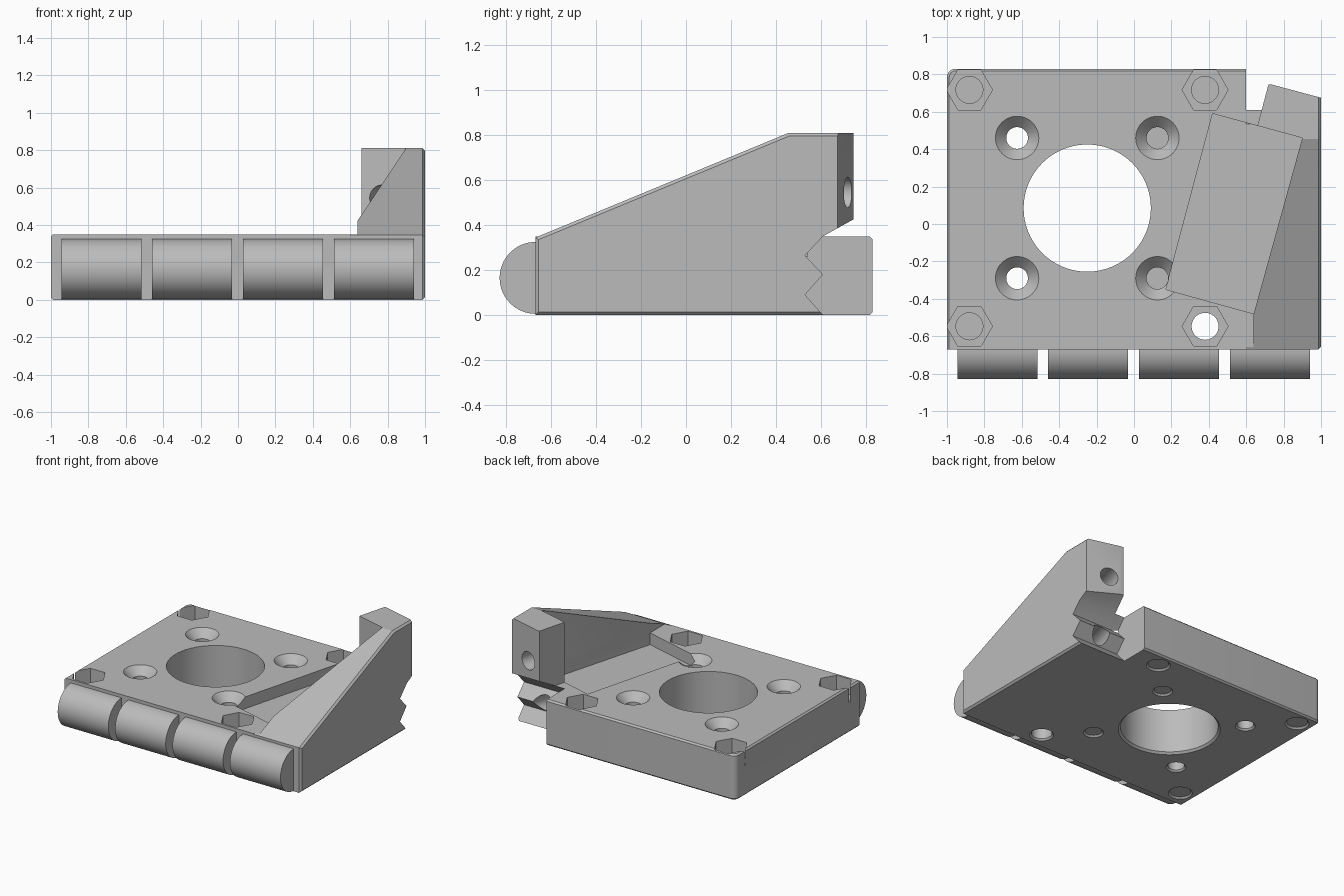
import bpy, bmesh, math
from mathutils import Vector, Matrix

if "Cube" in bpy.data.objects:
    bpy.data.objects.remove(bpy.data.objects["Cube"])

grey = bpy.data.materials.new("plain_grey")
grey.use_nodes = True
colour = (0.5, 0.5, 0.5, 1)
grey.diffuse_color = colour
grey.node_tree.nodes["Principled BSDF"].inputs["Base Color"].default_value = colour

TOP, FRONT, BACK = 0.35, -0.67, 0.83


def add_object(name, bm):
    bmesh.ops.recalc_face_normals(bm, faces=bm.faces)
    mesh = bpy.data.meshes.new(name)
    bm.to_mesh(mesh)
    bm.free()
    mesh.materials.append(grey)
    obj = bpy.data.objects.new(name, mesh)
    bpy.context.collection.objects.link(obj)
    return obj


def prism(name, outline, axis, low, high, bevel_rule=None, width=0.014):
    """Extrude an (x, y) outline along z, or a (y, z) outline along x."""
    place = (lambda a, b, c: (a, b, c)) if axis == "z" else (lambda a, b, c: (c, a, b))
    bm = bmesh.new()
    face = bm.faces.new([bm.verts.new(place(a, b, low)) for a, b in outline])
    new = bmesh.ops.extrude_face_region(bm, geom=[face])["geom"]
    shift = Vector(place(0, 0, high - low))
    bmesh.ops.translate(bm, vec=shift, verts=[v for v in new if isinstance(v, bmesh.types.BMVert)])
    bmesh.ops.recalc_face_normals(bm, faces=bm.faces)
    if bevel_rule:
        edges = [e for e in bm.edges if bevel_rule(e.verts[0].co, e.verts[1].co)]
        bmesh.ops.bevel(bm, geom=edges, offset=width, segments=1, affect="EDGES")
    return add_object(name, bm)


def cone(name, start, end, r1, r2, sides=48):
    """A round or hexagonal solid running from start to end."""
    start, end = Vector(start), Vector(end)
    axis = end - start
    bm = bmesh.new()
    turn = axis.to_track_quat("Z", "Y").to_matrix().to_4x4()
    bmesh.ops.create_cone(bm, cap_ends=True, segments=sides, radius1=r1, radius2=r2,
                          depth=axis.length, matrix=Matrix.Translation((start + end) / 2) @ turn)
    return add_object(name, bm)


def hexagon(x, y, radius):
    return [(x + radius * math.cos(i * math.pi / 3), y + radius * math.sin(i * math.pi / 3))
            for i in range(6)]


def combine(obj, other, operation):
    mod = obj.modifiers.new("combine", "BOOLEAN")
    mod.operation, mod.solver, mod.object = operation, "EXACT", other
    bpy.context.view_layer.update()
    mesh = bpy.data.meshes.new_from_object(obj.evaluated_get(bpy.context.evaluated_depsgraph_get()))
    obj.modifiers.clear()
    obj.data = mesh
    bpy.data.objects.remove(other)


# Mounting plate with one rounded back corner and chamfered outer edges
r = 0.045
corner = [(-1 + r - r * math.sin(a), BACK - r + r * math.cos(a))
          for a in (i * math.pi / 12 for i in range(7))]
plan = [(0.6, BACK)] + corner + [(-1, FRONT), (0.6, FRONT)]


def plate_rim(a, b):
    inner = (a.x > 0.59 and b.x > 0.59) or (a.y < FRONT + 0.01 and b.y < FRONT + 0.01)
    return abs(a.z - b.z) < 0.01 and not inner


plate = prism("mounting_plate", plan, "z", 0, TOP, plate_rim, 0.012)

# Bracket: sloped side wall with a saw-tooth back
side = [(FRONT, 0), (FRONT, 0.345), (0.455, 0.81), (0.745, 0.81), (0.745, 0.425),
        (0.61, 0.35), (0.53, 0.265), (0.61, 0.18), (0.53, 0.09), (0.61, 0)]


def outer_edge(a, b):
    mid = (a + b) / 2
    return a.x > 0.99 and b.x > 0.99 and (mid.y < 0.5 or mid.z > 0.7)


bracket = prism("side_bracket", side, "x", 0.5, 1, outer_edge)
clearance = [(0.4, -0.8), (0.64, -0.8), (0.64, -0.48), (0.9, 0.46), (0.66, 0.525),
             (0.72, 0.75), (1.0, 0.675), (1.1, 0.648), (1.1, 1), (0.4, 1)]
combine(bracket, prism("clearance_cut", clearance, "z", TOP, 1), "DIFFERENCE")
combine(plate, bracket, "UNION")
plate.name = "mounting_plate"

# Tilted shallow recess beside the wall
recess = [(0.42, 0.59), (0.9, 0.46), (0.64, -0.48), (0.17, -0.35)]
combine(plate, prism("recess_cut", recess, "z", TOP - 0.09, TOP + 0.02), "DIFFERENCE")

# Large centre bore with a chamfer underneath
centre = (-0.25, 0.085)
combine(plate, cone("bore_cut", (*centre, -0.1), (*centre, 0.5), 0.34, 0.34, 96), "DIFFERENCE")
combine(plate, cone("bore_chamfer", (*centre, -0.01), (*centre, 0.015), 0.365, 0.34, 96), "DIFFERENCE")


def drill(x, y, radius):
    combine(plate, cone("drill_cut", (x, y, -0.1), (x, y, 0.5), radius, radius), "DIFFERENCE")
    combine(plate, cone("rim_cut", (x, y, -0.01), (x, y, 0.012), radius + 0.022, radius), "DIFFERENCE")


# Four countersunk screw holes
for x in (-0.625, 0.125):
    for y in (-0.29, 0.46):
        drill(x, y, 0.058)
        combine(plate, cone("sink_cut", (x, y, TOP - 0.06), (x, y, TOP + 0.002), 0.058, 0.118),
                "DIFFERENCE")

# Four corner bolt holes with hexagonal nut pockets
for x in (-0.88, 0.38):
    for y in (-0.547, 0.717):
        drill(x, y, 0.072)
        combine(plate, prism("nut_cut", hexagon(x, y, 0.123), "z", TOP - 0.12, TOP + 0.02), "DIFFERENCE")

# Upper through hole and lower blind hole, square to the tilted post
tilt = Vector((0.26, 0.966, 0))
for start, back, front in (((0.83, 0.72, 0.545), 0.2, 0.4), ((0.79, 0.57, 0.165), 0.2, 0.3)):
    p = Vector(start)
    combine(plate, cone("post_hole_cut", p - tilt * front, p + tilt * back, 0.068, 0.068), "DIFFERENCE")

# Four half-round hinge barrels along the front
arc = [(FRONT - 0.16 * math.sin(a), 0.165 + 0.16 * math.cos(a))
       for a in (i * math.pi / 32 for i in range(33))]
half_round = [(FRONT + 0.01, 0.325)] + arc + [(FRONT + 0.01, 0.005)]
barrels = [prism(f"hinge_barrel_{i + 1}", half_round, "x", -0.945 + i * 0.486, -0.517 + i * 0.486)
           for i in range(4)]

# Smooth round surfaces, keep hard edges
bpy.ops.object.select_all(action="DESELECT")
for obj in [plate] + barrels:
    obj.select_set(True)
bpy.context.view_layer.objects.active = plate
bpy.ops.object.shade_smooth_by_angle(angle=math.radians(20))
